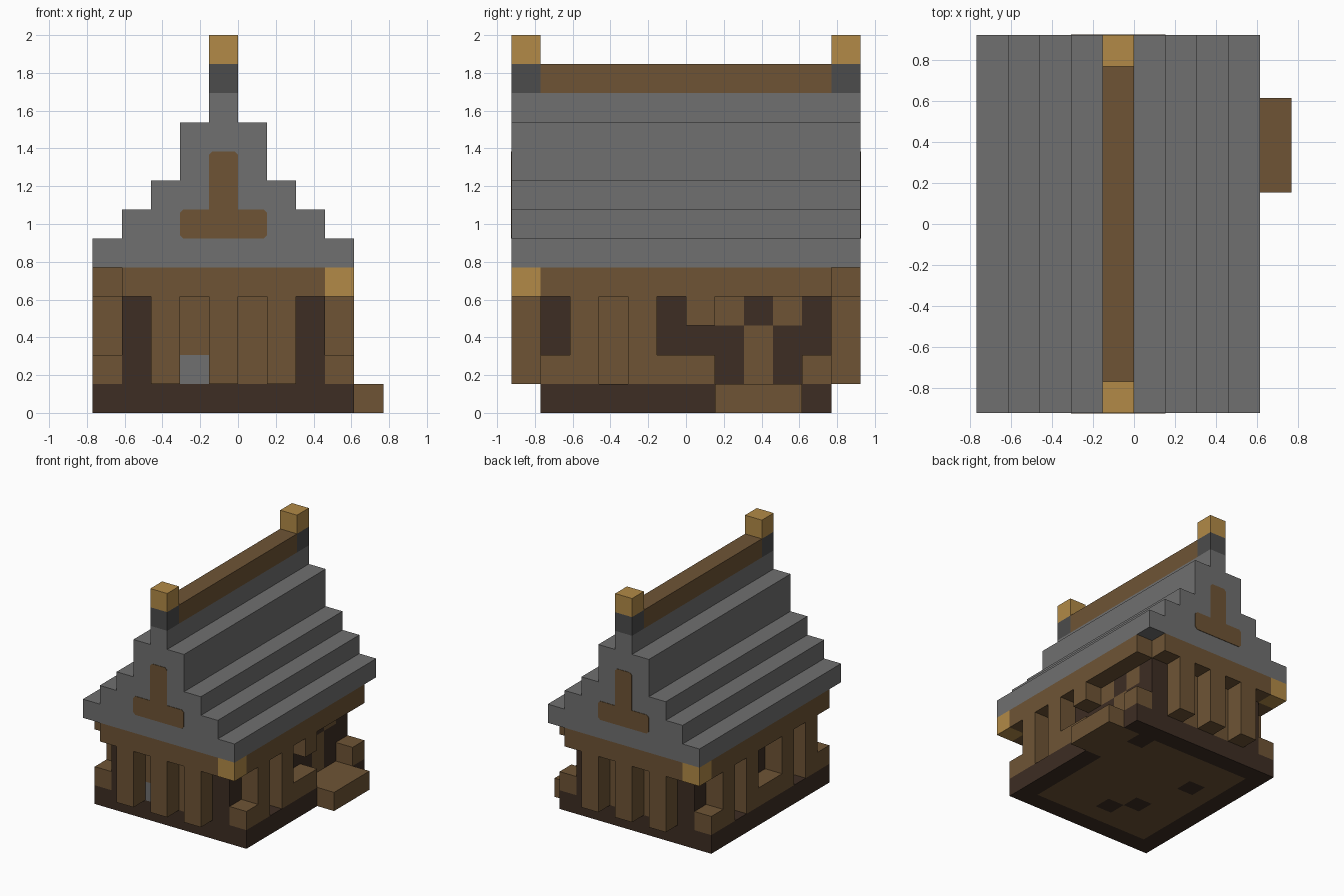
import bpy, bmesh, math
from mathutils import Vector

cube = bpy.data.objects.get("Cube")
if cube:
    bpy.data.objects.remove(cube, do_unlink=True)

U = 2 / 13  # size of one building block


def srgb(v):
    v /= 255
    return v / 12.92 if v <= 0.04045 else ((v + 0.055) / 1.055) ** 2.4


def material(name, r, g, b):
    m = bpy.data.materials.new(name)
    m.use_nodes = True
    col = (srgb(r), srgb(g), srgb(b), 1)
    m.diffuse_color = col
    bsdf = m.node_tree.nodes["Principled BSDF"]
    bsdf.inputs["Base Color"].default_value = col
    bsdf.inputs["Roughness"].default_value = 0.9
    return m


STONE = material("grey stone", 112, 112, 112)
DARK_STONE = material("dark stone", 76, 76, 76)
PLANK = material("brown plank", 110, 84, 53)
TIMBER = material("dark timber", 61, 45, 35)
GOLD = material("golden wood", 178, 138, 71)


def finish(name, bm, mats):
    bmesh.ops.scale(bm, vec=(U, U, U), verts=bm.verts)
    bmesh.ops.recalc_face_normals(bm, faces=bm.faces)
    me = bpy.data.meshes.new(name)
    bm.to_mesh(me)
    bm.free()
    for m in mats:
        me.materials.append(m)
    ob = bpy.data.objects.new(name, me)
    bpy.context.scene.collection.objects.link(ob)
    return ob


def block(name, lo, hi, mats, rule=None):
    """Box in block units; a rule cuts it into cells and picks each colour."""
    lo, hi = Vector(lo), Vector(hi)
    bm = bmesh.new()
    bmesh.ops.create_cube(bm, size=1)
    bmesh.ops.scale(bm, vec=hi - lo, verts=bm.verts)
    bmesh.ops.translate(bm, vec=(lo + hi) / 2, verts=bm.verts)
    if rule:
        for axis in range(3):
            normal = [0, 0, 0]
            normal[axis] = 1
            for cut in range(int(lo[axis]) + 1, int(hi[axis])):
                point = [0, 0, 0]
                point[axis] = cut
                bmesh.ops.bisect_plane(bm, geom=bm.verts[:] + bm.edges[:] + bm.faces[:],
                                       plane_co=point, plane_no=normal)
        bm.normal_update()
        for f in bm.faces:
            c = f.calc_center_median() - f.normal * 0.5
            f.material_index = rule(*(math.floor(v) for v in c), f.normal)
    return finish(name, bm, mats)


def prism(name, outline, y0, y1, mat):
    """Front outline in x and z, extruded along y."""
    bm = bmesh.new()
    face = bm.faces.new([bm.verts.new((x, y0, z)) for x, z in outline])
    new = bmesh.ops.extrude_face_region(bm, geom=[face])["geom"]
    bmesh.ops.translate(bm, vec=(0, y1 - y0, 0),
                        verts=[v for v in new if isinstance(v, bmesh.types.BMVert)])
    return finish(name, bm, [mat])


# Foundation with plank floor showing underneath
def base_rule(i, j, k, n):
    spots = ((2, 3), (-3, 1), (-1, -3), (-2, -2))
    inside = -4 <= i <= 2 and -4 <= j <= 3 and (i, j) not in spots
    threshold = i == 3 and 1 <= j <= 3
    return 1 if inside or threshold else 0


block("foundation", (-5, -5, 0), (4, 5, 1), [TIMBER, PLANK], base_rule)
block("door_step", (4, 1, 0), (5, 4, 1), [PLANK])


# Recessed walls with dark corners, window recess and door
def wall_rule(i, j, k, n):
    if abs(n.y) > 0.5:
        if i == -2 and k == 1 and n.y < 0:
            return 2
        return 0 if i in (-4, 2) else 1
    if n.x > 0.5:
        door = (j == 2 and k < 3) or (j in (1, 3) and k == 3)
        return 1 if door or -4 <= j <= -2 else 0
    return 0 if j in (-5, -1, 0, 4) else 1


block("walls", (-4, -5, 1), (3, 5, 4), [TIMBER, PLANK, STONE], wall_rule)

# Columns on front and back
for x in (-3, -1, 1):
    for side, y in (("front", -6), ("back", 5)):
        block(side + "_column", (x, y, 1), (x + 1, y + 1, 4), [PLANK])

# Columns on the long sides
for side, x, rows in (("left", 3, (-4, -2)), ("right", -5, (-4, -2, 1, 3))):
    for y in rows:
        block(side + "_column", (x, y, 1), (x + 1, y + 1, 4), [PLANK])
    block(side + "_window_rail", (x, -1, 1), (x + 1, 1, 2), [PLANK])
    for y in (-5, 4):
        block(side + "_corner_foot", (x, y, 1), (x + 1, y + 1, 2), [PLANK])
block("door_bracket", (3, 0, 3), (4, 1, 4), [PLANK])

# Beam ring with two golden beam ends
block("long_beams", (-5, -5, 4), (4, 5, 5), [PLANK])
for side, y in (("front", -6), ("back", 5)):
    block(side + "_beam", (-4, y, 4), (3, y + 1, 5), [PLANK])
block("front_beam_end", (3, -6, 4), (4, -5, 5), [GOLD])
block("back_beam_end", (-5, 5, 4), (-4, 6, 5), [GOLD])

# Stepped roof, mirrored about its ridge
MID = -0.5
half = []
for width, z0, z1 in ((4.5, 5, 6), (3.5, 6, 7), (2.5, 7, 8), (1.5, 8, 10), (0.5, 10, 11)):
    half += [(width, z0), (width, z1)]
roof = [(MID + w, z) for w, z in half] + [(MID - w, z) for w, z in reversed(half)]
prism("roof", roof, -6, 6, STONE)

# Gable panels with clipped corners
c = 0.12
side = [(1.5 - c, 6), (1.5, 6 + c), (1.5, 7 - c), (1.5 - c, 7), (0.5, 7), (0.5, 9 - c), (0.5 - c, 9)]
panel = [(MID + w, z) for w, z in side] + [(MID - w, z) for w, z in reversed(side)]
prism("front_gable_panel", panel, -6.025, -6, PLANK)
prism("back_gable_panel", panel, 6, 6.025, PLANK)

# Ridge beam and finials
block("ridge_beam", (-1, -5, 11), (0, 5, 12), [PLANK])
for end, y in (("front", -6), ("back", 5)):
    block(end + "_finial_base", (-1, y, 11), (0, y + 1, 12), [DARK_STONE])
    block(end + "_finial", (-1, y, 12), (0, y + 1, 13), [GOLD])
